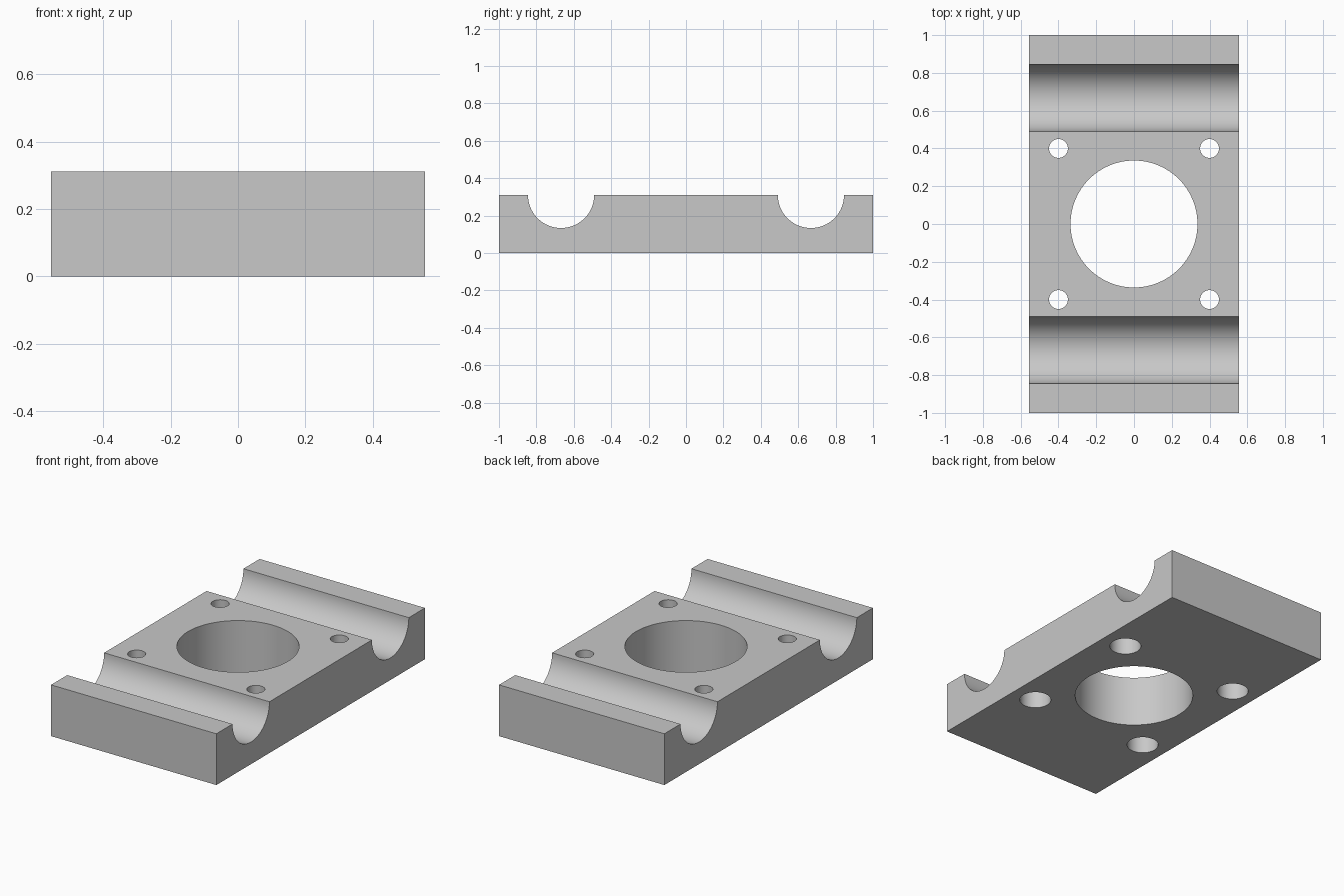
import bpy, bmesh, math

if "Cube" in bpy.data.objects:
    bpy.data.objects.remove(bpy.data.objects["Cube"])

HALF_X, HALF_Y, HEIGHT = 0.555, 1.0, 0.311
GROOVE_Y, GROOVE_R = 0.668, 0.177

grey = bpy.data.materials.new("plain grey")
grey.diffuse_color = (0.58, 0.58, 0.58, 1)
grey.use_nodes = True
grey.node_tree.nodes["Principled BSDF"].inputs["Base Color"].default_value = grey.diffuse_color


def groove(cy, n=40):
    """Half-round dip in the top edge, from low y to high y."""
    return [(cy - GROOVE_R * math.cos(math.pi * i / n),
             HEIGHT - GROOVE_R * math.sin(math.pi * i / n)) for i in range(n + 1)]


# Block: side profile with two round grooves, extruded across x
profile = [(-HALF_Y, 0), (-HALF_Y, HEIGHT)] + groove(-GROOVE_Y) + groove(GROOVE_Y)
profile += [(HALF_Y, HEIGHT), (HALF_Y, 0)]
bm = bmesh.new()
side = bm.faces.new([bm.verts.new((-HALF_X, y, z)) for y, z in profile])
out = bmesh.ops.extrude_face_region(bm, geom=[side])
bmesh.ops.translate(bm, vec=(2 * HALF_X, 0, 0),
                    verts=[v for v in out["geom"] if isinstance(v, bmesh.types.BMVert)])
bmesh.ops.recalc_face_normals(bm, faces=bm.faces)
mesh = bpy.data.meshes.new("mounting_block")
bm.to_mesh(mesh)
bm.free()
mesh.materials.append(grey)
block = bpy.data.objects.new("mounting_block", mesh)
bpy.context.collection.objects.link(block)


def drill(name, x, y, radius, z0, z1, sides):
    """Cut a vertical round hole between two heights."""
    bpy.ops.mesh.primitive_cylinder_add(vertices=sides, radius=radius, depth=z1 - z0,
                                        location=(x, y, (z0 + z1) / 2))
    cutter = bpy.context.object
    cutter.name = name
    cutter.data.materials.append(grey)
    cutter.hide_render = True
    mod = block.modifiers.new(name, 'BOOLEAN')
    mod.operation = 'DIFFERENCE'
    mod.solver = 'EXACT'
    mod.object = cutter
    bpy.ops.object.select_all(action='DESELECT')
    block.select_set(True)
    bpy.context.view_layer.objects.active = block
    bpy.ops.object.modifier_apply(modifier=name)
    bpy.data.objects.remove(cutter)


# Centre bore, then four bolt holes widened from below
drill("centre_bore", 0, 0, 0.336, -0.1, 0.5, 96)
for sx in (-1, 1):
    for sy in (-1, 1):
        drill("bolt_hole", sx * 0.4, sy * 0.4, 0.05, -0.1, 0.5, 40)
        drill("bolt_head_recess", sx * 0.4, sy * 0.4, 0.089, -0.1, 0.19, 48)

bpy.ops.object.shade_smooth_by_angle(angle=math.radians(30))
